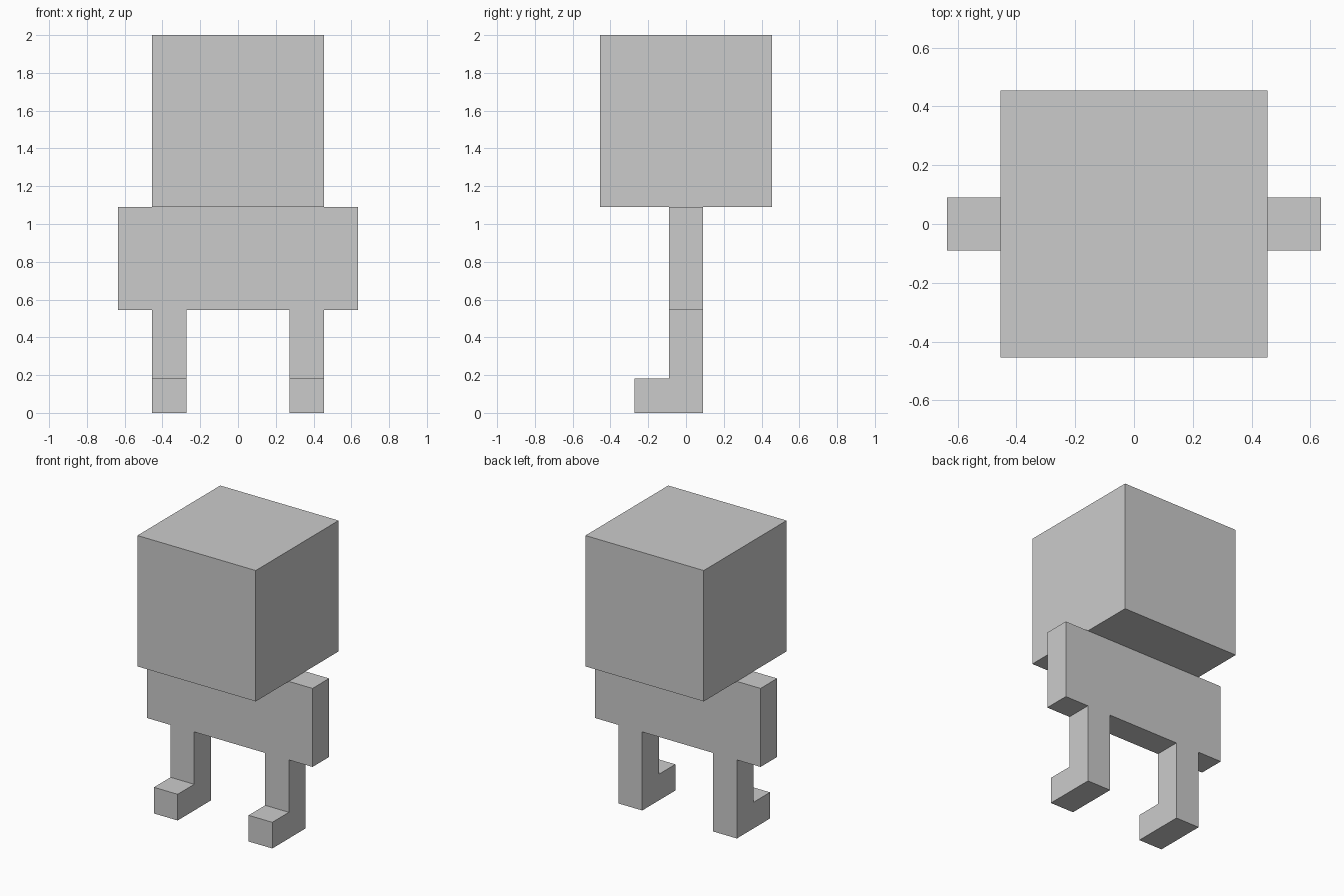
import bpy
import bmesh
from mathutils import Vector

if "Cube" in bpy.data.objects:
    bpy.data.objects.remove(bpy.data.objects["Cube"], do_unlink=True)

U = 2 / 22  # one block of the model's grid

# Single plain grey
grey = bpy.data.materials.new("plain_grey")
grey.use_nodes = True
colour = (0.6, 0.6, 0.6, 1)
grey.diffuse_color = colour
grey.node_tree.nodes["Principled BSDF"].inputs["Base Color"].default_value = colour


def prism(name, outline, sweep):
    """Sweep a flat outline, given in blocks, into a closed solid."""
    bm = bmesh.new()
    face = bm.faces.new([bm.verts.new(Vector(p) * U) for p in outline])
    swept = bmesh.ops.extrude_face_region(bm, geom=[face], use_keep_orig=True)
    verts = [v for v in swept["geom"] if isinstance(v, bmesh.types.BMVert)]
    bmesh.ops.translate(bm, verts=verts, vec=Vector(sweep) * U)
    bmesh.ops.recalc_face_normals(bm, faces=bm.faces)
    mesh = bpy.data.meshes.new(name)
    bm.to_mesh(mesh)
    bm.free()
    mesh.materials.append(grey)
    obj = bpy.data.objects.new(name, mesh)
    bpy.context.collection.objects.link(obj)
    return obj


def box(name, half_x, half_y, bottom, top):
    base = [(-half_x, -half_y, bottom), (half_x, -half_y, bottom),
            (half_x, half_y, bottom), (-half_x, half_y, bottom)]
    return prism(name, base, (0, 0, top - bottom))


# Head cube and wide flat torso
box("head", 5, 5, 12, 22)
box("torso", 7, 1, 6, 12)

# L-shaped legs with feet pointing forward
leg_side = [(-3, 0), (1, 0), (1, 6), (-1, 6), (-1, 2), (-3, 2)]
for side, x in (("left", 3), ("right", -5)):
    prism(side + "_leg", [(x, y, z) for y, z in leg_side], (2, 0, 0))
